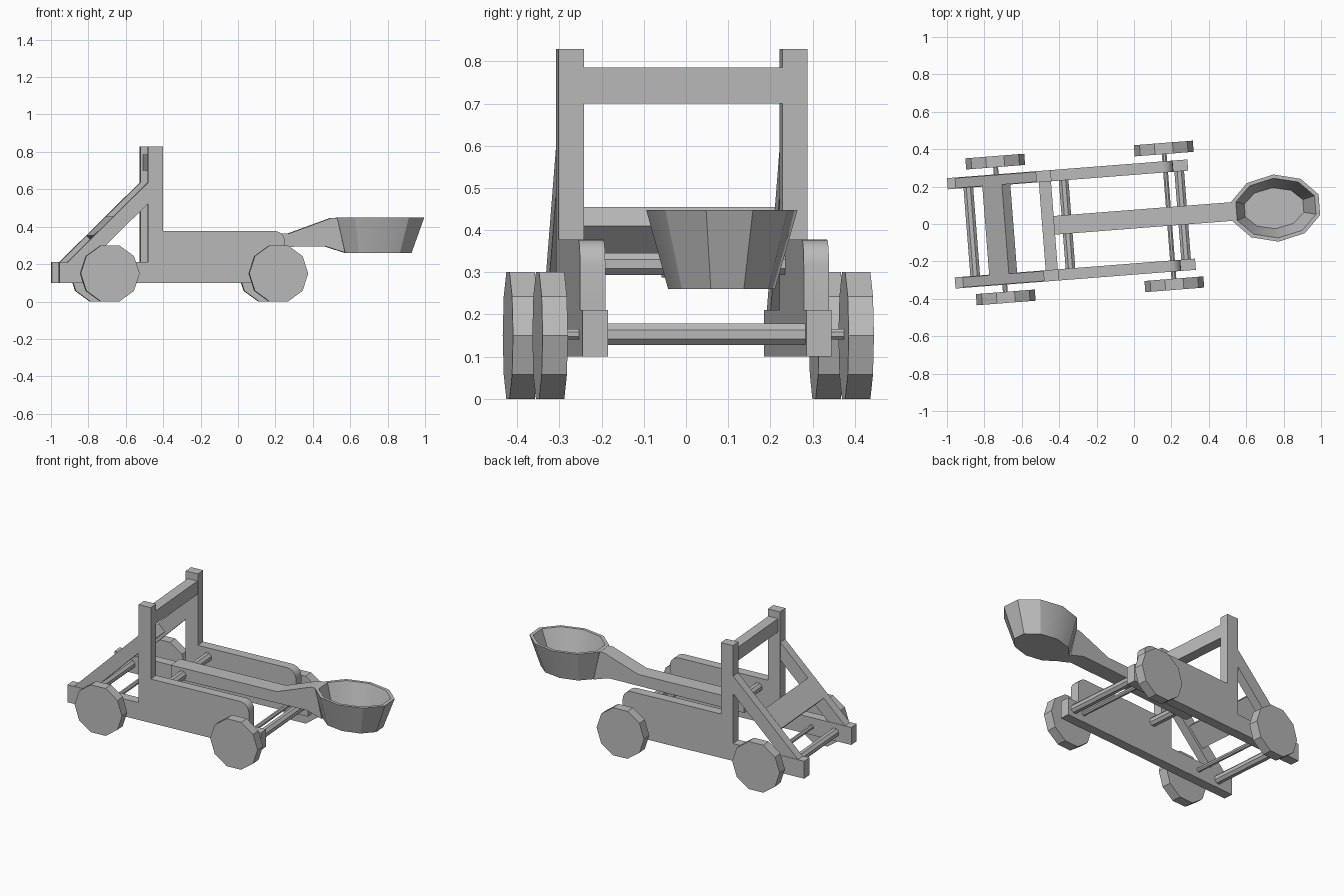
import bpy, bmesh, math
from mathutils import Matrix

if "Cube" in bpy.data.objects:
    bpy.data.objects.remove(bpy.data.objects["Cube"])

MID = 0.026                                        # centre line of the frame
TURN = Matrix.Rotation(math.radians(4.45), 4, 'Z')  # whole machine is slightly turned
WOOD = bpy.data.materials.new("grey_wood")
WOOD.diffuse_color = (0.5, 0.5, 0.5, 1)
WOOD.use_nodes = True
WOOD.node_tree.nodes["Principled BSDF"].inputs["Base Color"].default_value = WOOD.diffuse_color


def finish(name, bm):
    bmesh.ops.recalc_face_normals(bm, faces=bm.faces)
    bm.transform(TURN @ Matrix.Translation((0, MID, 0)))
    me = bpy.data.meshes.new(name)
    bm.to_mesh(me)
    bm.free()
    me.materials.append(WOOD)
    ob = bpy.data.objects.new(name, me)
    bpy.context.collection.objects.link(ob)
    return ob


def prism(name, profile, y0, y1):
    """Side profile (x, z) extruded across the machine."""
    bm = bmesh.new()
    face = bm.faces.new([bm.verts.new((x, y0, z)) for x, z in profile])
    ext = bmesh.ops.extrude_face_region(bm, geom=[face])
    bmesh.ops.translate(bm, vec=(0, y1 - y0, 0),
                        verts=[g for g in ext["geom"] if isinstance(g, bmesh.types.BMVert)])
    return finish(name, bm)


def box(name, x0, x1, z0, z1, y0, y1):
    return prism(name, [(x0, z0), (x1, z0), (x1, z1), (x0, z1)], y0, y1)


def rod(name, x, z, r, y0, y1, sides, start=0.0):
    steps = [start + i * math.tau / sides for i in range(sides)]
    return prism(name, [(x + r * math.cos(a), z + r * math.sin(a)) for a in steps], y0, y1)


# Side frame: low rail, tall plate with a rounded rear corner
arc = [(0.172 + 0.06 * math.sin(a), 0.318 + 0.06 * math.cos(a))
       for a in [i * math.pi / 10 for i in range(6)]]
frame = [(-0.978, 0.1), (0.311, 0.1), (0.311, 0.21), (0.232, 0.21)] + arc[::-1] + \
        [(-0.422, 0.378), (-0.422, 0.83), (-0.503, 0.83), (-0.503, 0.21), (-0.978, 0.21)]
brace = [(-0.935, 0.21), (-0.82, 0.21), (-0.503, 0.524), (-0.503, 0.636)]

for side, s in (("front", -1), ("back", 1)):
    ob = prism(side + "_side_frame", frame, s * 0.236, s * 0.296)
    bpy.context.view_layer.objects.active = ob
    ob.select_set(True)
    bpy.ops.object.shade_smooth_by_angle(angle=math.radians(30))
    ob.select_set(False)
    prism(side + "_brace", brace, s * 0.239, s * 0.293)
    for end, x in (("left", -0.714), ("right", 0.19)):
        rod(f"{side}_{end}_wheel", x, 0.15, 0.158, s * 0.334, s * 0.394, 10)

# Wheel axles and cross rods
for end, x in (("left", -0.714), ("right", 0.19)):
    rod(end + "_axle", x, 0.153, 0.014, -0.34, 0.34, 8, math.pi / 8)
for name, x, z in (("left_cross_rod", -0.868, 0.153), ("right_cross_rod", 0.263, 0.153),
                   ("arm_pivot_rod", -0.357, 0.32)):
    rod(name, x, z, 0.028, -0.24, 0.24, 8, math.pi / 8)

# Stop beam between the posts and sloped plank between the braces
box("stop_beam", -0.49, -0.425, 0.70, 0.785, -0.24, 0.24)
prism("sloped_plank", [(-0.688, 0.455), (-0.793, 0.352), (-0.748, 0.307), (-0.643, 0.41)],
      -0.24, 0.24)

# Throwing arm, bent up to the bowl
prism("throwing_arm", [(-0.433, 0.288), (0.47, 0.294), (0.572, 0.262), (0.53, 0.447),
                       (0.5, 0.447), (0.275, 0.365), (-0.433, 0.365)], -0.05, 0.05)

# Ten-sided oval bowl: outer base, outer rim, inner rim, inner floor
bm = bmesh.new()
rings = []
for cx, rx, ry, z in ((0.752, 0.187, 0.127, 0.26), (0.763, 0.245, 0.18, 0.448),
                      (0.763, 0.222, 0.16, 0.448), (0.753, 0.165, 0.11, 0.29)):
    angles = [math.radians(18 + 36 * i) for i in range(10)]
    rings.append([bm.verts.new((cx + rx * math.cos(a), ry * math.sin(a), z)) for a in angles])
for lo, hi in zip(rings, rings[1:]):
    for i in range(10):
        j = (i + 1) % 10
        bm.faces.new((lo[i], lo[j], hi[j], hi[i]))
bm.faces.new(rings[0][::-1])
bm.faces.new(rings[-1])
bowl = finish("bowl", bm)
bpy.context.view_layer.objects.active = bowl
bowl.select_set(True)
bpy.ops.object.shade_smooth_by_angle(angle=math.radians(30))
